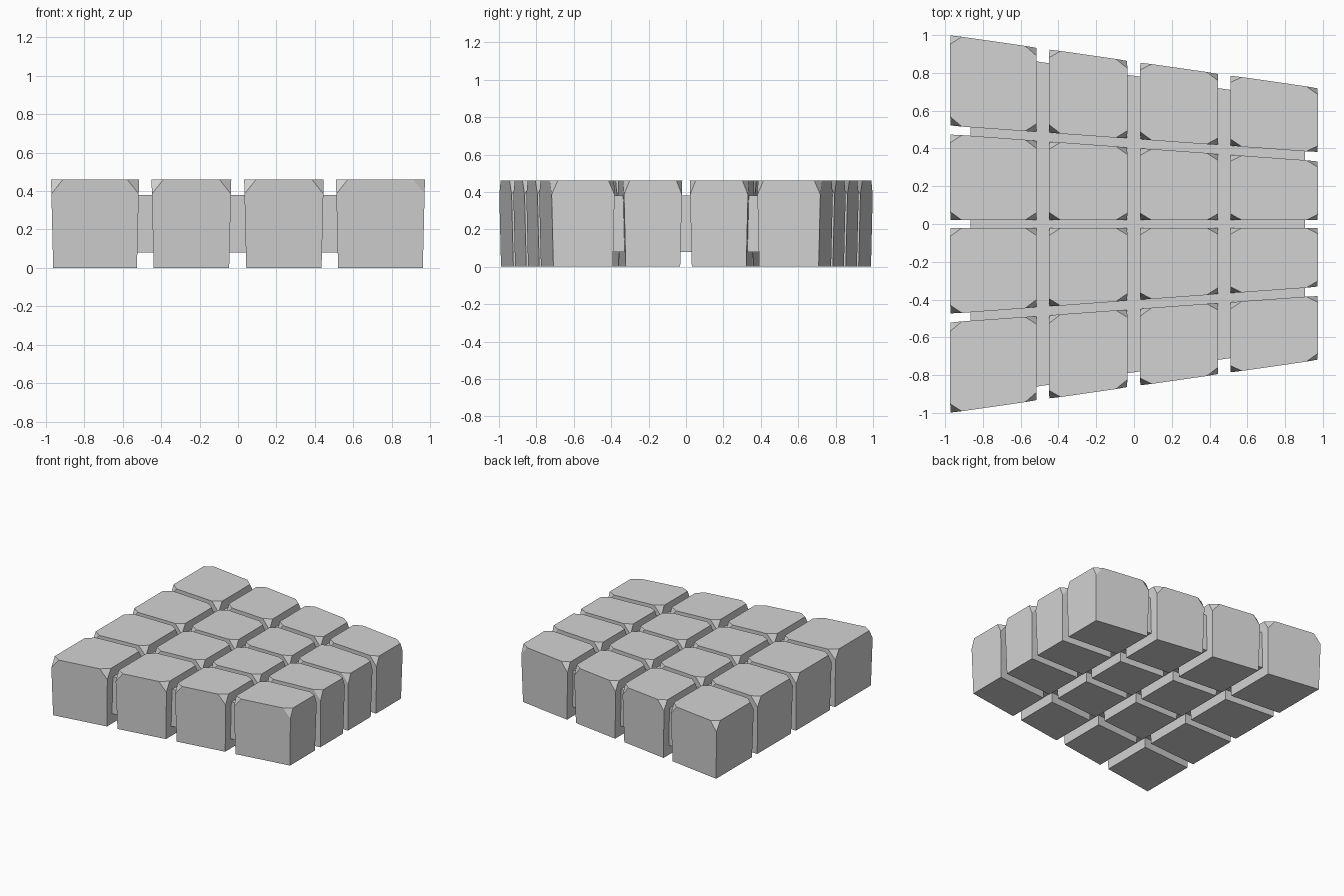
import bpy
import bmesh
from mathutils import Vector

if "Cube" in bpy.data.objects:
    bpy.data.objects.remove(bpy.data.objects["Cube"], do_unlink=True)

grey = bpy.data.materials.new("plain_grey")
grey.use_nodes = True
colour = (0.65, 0.65, 0.65, 1)
grey.diffuse_color = colour
grey.node_tree.nodes["Principled BSDF"].inputs["Base Color"].default_value = colour

HEIGHT = 0.46     # top of the blocks
SHOULDER = 0.385  # where the corner cuts end
INSET = 0.011     # how far the sides lean in at the foot
HALF = 0.973      # half length in x


def finish(name, bm):
    bmesh.ops.recalc_face_normals(bm, faces=bm.faces)
    mesh = bpy.data.meshes.new(name)
    bm.to_mesh(mesh)
    bm.free()
    mesh.materials.append(grey)
    bpy.context.collection.objects.link(bpy.data.objects.new(name, mesh))


def slanted(wide, narrow, x):
    """y of a row boundary that runs from the wide end to the narrow end."""
    return wide + (narrow - wide) * (x + HALF) / (2 * HALF)


def block(name, x0, x1, low, high):
    """Tapered block with its four top corners cut off."""
    def outline(d, z):
        pts = [(x0, low, d), (x1, low, d), (x1, high, -d), (x0, high, -d)]
        return [Vector((x + (d if x == x0 else -d), slanted(*row, x) + dy, z))
                for x, row, dy in pts]
    bm = bmesh.new()
    foot = [bm.verts.new(p) for p in outline(INSET, 0)]
    mid = [bm.verts.new(p)
           for p in outline(INSET * (1 - SHOULDER / HEIGHT), SHOULDER)]
    top = outline(0, HEIGHT)

    def along(i, j):
        cut = 0.06 if i // 2 != j // 2 and abs(top[i].x - top[j].x) < 0.01 else 0.062
        if abs(top[i].x - top[j].x) < 0.01:
            cut = 0.1 * (top[i] - top[j]).length
        return bm.verts.new(top[i] + (top[j] - top[i]).normalized() * cut)
    before = [along(i, (i - 1) % 4) for i in range(4)]
    after = [along(i, (i + 1) % 4) for i in range(4)]
    bm.faces.new(foot)
    bm.faces.new([v for pair in zip(before, after) for v in pair])
    for i in range(4):
        j = (i + 1) % 4
        bm.faces.new((foot[i], foot[j], mid[j], before[j], after[i], mid[i]))
        bm.faces.new((mid[i], after[i], before[i]))
    finish(name, bm)


# Sixteen blocks, four columns by four rows, narrowing toward +x
columns = [(-HALF, -0.515), (-0.45, -0.035), (0.032, 0.446), (0.51, HALF)]
half_rows = [((0.02, 0.02), (0.475, 0.333)), ((0.52, 0.38), (1.0, 0.72))]
rows = half_rows + [tuple((-a, -b) for a, b in (hi, lo)) for lo, hi in half_rows]
for c, (x0, x1) in enumerate(columns):
    for r, (low, high) in enumerate(rows):
        block(f"block_{c + 1}_{r + 1}", x0, x1, low, high)

# Inner slab that joins the blocks
bm = bmesh.new()
plan = [(-0.865, -0.912), (0.905, -0.652), (0.905, 0.652), (-0.865, 0.912)]
base = bm.faces.new([bm.verts.new((x, y, 0.08)) for x, y in plan])
grown = bmesh.ops.extrude_face_region(bm, geom=[base], use_keep_orig=True)
bmesh.ops.translate(bm, vec=(0, 0, 0.3),
                    verts=[v for v in grown["geom"] if isinstance(v, bmesh.types.BMVert)])
finish("joining_slab", bm)
